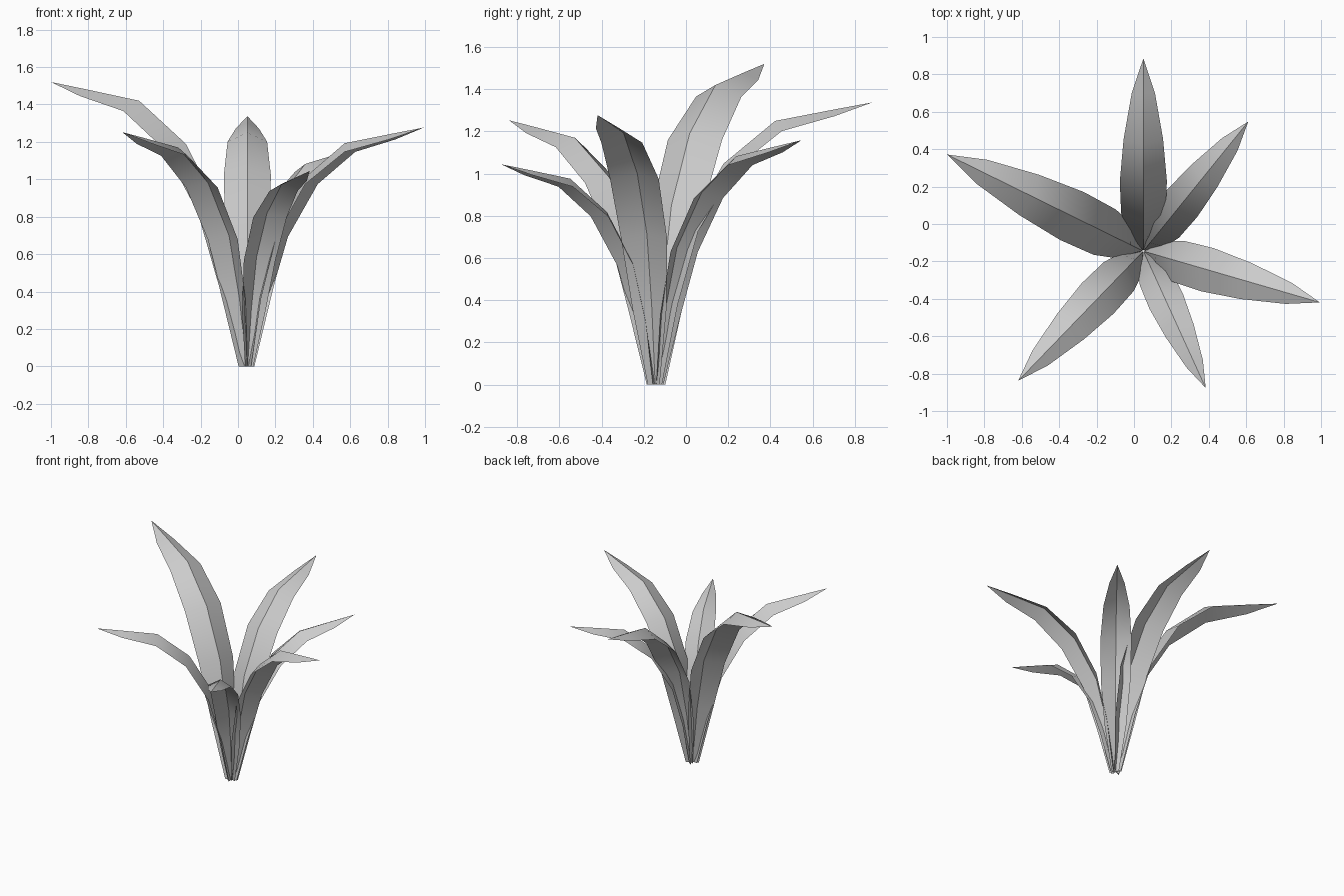
import bpy
import math

if "Cube" in bpy.data.objects:
    bpy.data.objects.remove(bpy.data.objects["Cube"])

CENTRE = (0.05, -0.145)
TIP = (1.17, 1.52)

# Leaf stations: midrib radius, midrib height, edge radius, edge height, half width
STATIONS = [
    (0.005, 0.00, 0.035, 0.00, 0.035),
    (0.075, 0.445, 0.12, 0.43, 0.10),
    (0.172, 0.85, 0.23, 0.825, 0.135),
    (0.367, 1.19, 0.425, 1.16, 0.143),
    (0.645, 1.42, 0.68, 1.365, 0.12),
    (0.955, 1.48, 0.963, 1.445, 0.07),
]

# Each leaf is the same folded blade: heading in degrees, scale
LEAVES = [
    (90.0, 0.88),
    (51.0, 0.762),
    (-16.2, 0.84),
    (-65.5, 0.687),
    (226.0, 0.824),
    (153.8, 1.0),
]


def make_leaf(name, heading, scale):
    a = math.radians(heading)
    c, s = math.cos(a), math.sin(a)

    def place(r, side, z):
        return (CENTRE[0] + scale * (r * c - side * s),
                CENTRE[1] + scale * (r * s + side * c),
                scale * z)

    verts, faces = [], []
    for mr, mz, er, ez, hw in STATIONS:
        verts += [place(er, hw, ez), place(mr, 0, mz), place(er, -hw, ez)]
    for i in range(len(STATIONS) - 1):
        for j in (0, 1):
            k = 3 * i + j
            faces.append((k, k + 1, k + 4, k + 3))
    # Pointed end
    tip = len(verts)
    verts.append(place(TIP[0], 0, TIP[1]))
    faces += [(tip - 3, tip - 2, tip), (tip - 2, tip - 1, tip)]

    mesh = bpy.data.meshes.new(name)
    mesh.from_pydata(verts, [], [f[::-1] for f in faces])
    mesh.update()
    if sum(p.normal.z for p in mesh.polygons) < 0:
        mesh.flip_normals()
    obj = bpy.data.objects.new(name, mesh)
    bpy.context.collection.objects.link(obj)
    return obj


leaves = [make_leaf(f"leaf_{i + 1}", h, s) for i, (h, s) in enumerate(LEAVES)]

# Soft shading along each half, crisp midrib fold
for leaf in leaves:
    leaf.select_set(True)
bpy.context.view_layer.objects.active = leaves[0]
bpy.ops.object.shade_smooth_by_angle(angle=math.radians(30))
